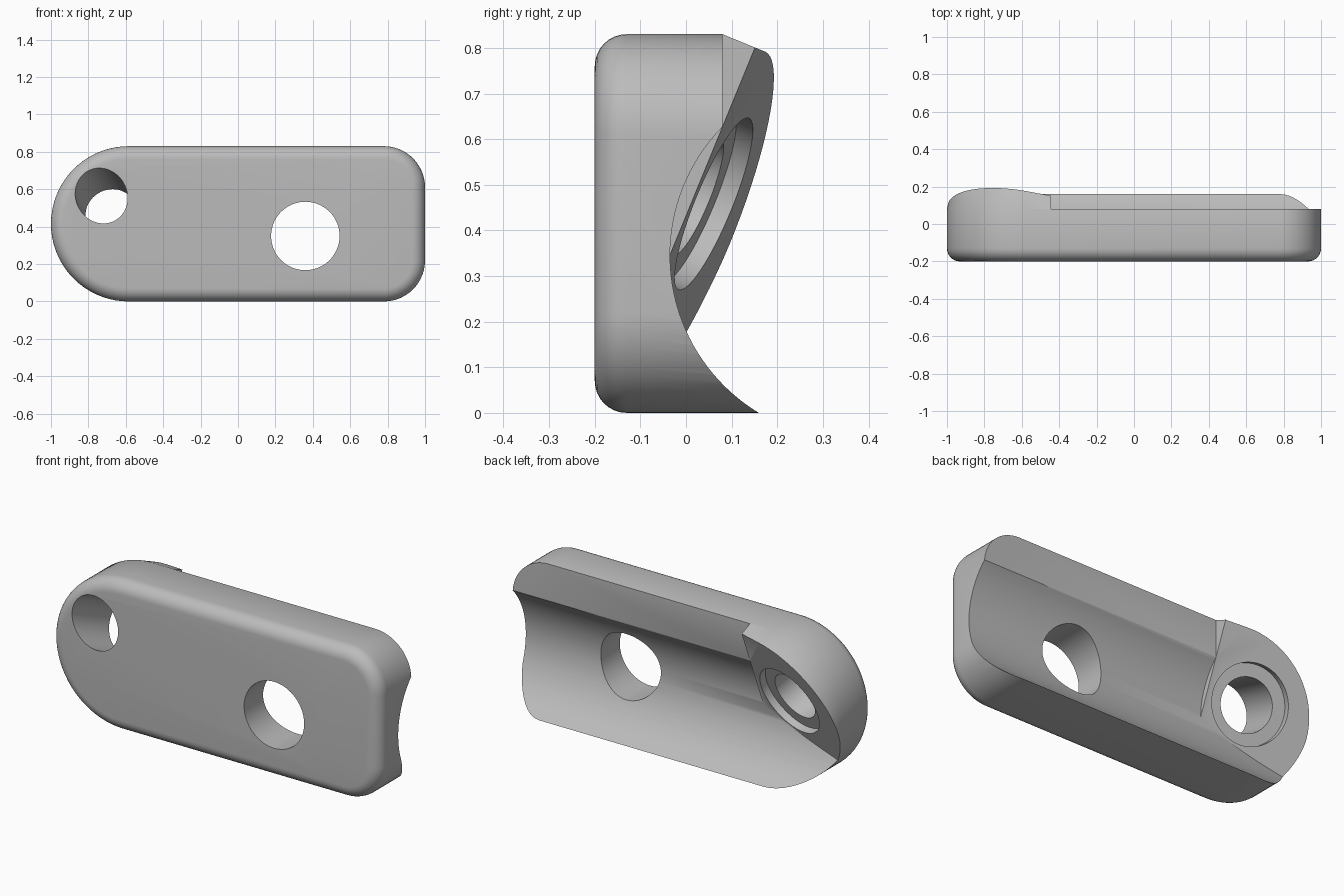
import bpy, bmesh, math
from mathutils import Vector

cube = bpy.data.objects.get("Cube")
if cube:
    bpy.data.objects.remove(cube, do_unlink=True)

grey = bpy.data.materials.new("plain_grey")
grey.use_nodes = True
colour = (0.5, 0.5, 0.5, 1)
grey.diffuse_color = colour
grey.node_tree.nodes["Principled BSDF"].inputs["Base Color"].default_value = colour

AX, AZ = 0.22, -0.41                      # lean of the angled pad's axis per unit of y
LEAN = Vector((AX, 1, AZ))
AXIS = LEAN.normalized()


def pad_y(x, z):
    """Depth of the angled pad's face."""
    return -0.275 - AX * x - AZ * z


def loft(name, rings):
    """Closed solid through rings of equal point count."""
    bm = bmesh.new()
    loops = [[bm.verts.new(p) for p in ring] for ring in rings]
    n = len(loops[0])
    for a, b in zip(loops, loops[1:]):
        for i in range(n):
            j = (i + 1) % n
            bm.faces.new((a[i], a[j], b[j], b[i]))
    bm.faces.new(loops[0][::-1])
    bm.faces.new(loops[-1])
    bmesh.ops.recalc_face_normals(bm, faces=bm.faces)
    mesh = bpy.data.meshes.new(name)
    bm.to_mesh(mesh)
    bm.free()
    mesh.materials.append(grey)
    obj = bpy.data.objects.new(name, mesh)
    bpy.context.collection.objects.link(obj)
    return obj


def cylinder(name, start, end, radius, sides=64):
    start, end = Vector(start), Vector(end)
    turn = Vector((0, 0, 1)).rotation_difference(end - start)
    circle = [turn @ Vector((radius * math.cos(k * math.tau / sides),
                             radius * math.sin(k * math.tau / sides), 0)) for k in range(sides)]
    return loft(name, [[start + p for p in circle], [end + p for p in circle]])


def cut(target, cutter):
    cutter.hide_render = True
    mod = target.modifiers.new("cut", "BOOLEAN")
    mod.operation, mod.solver, mod.object = "DIFFERENCE", "EXACT", cutter
    bpy.context.view_layer.objects.active = target
    bpy.ops.object.modifier_apply(modifier=mod.name)
    bpy.data.objects.remove(cutter, do_unlink=True)


def outline(inset, y):
    """Plate outline: half round on one end, rounded corners on the other."""
    pts = []
    for cx, cz, r, a0, a1, steps in ((0.78, 0.61, 0.22, 0, 90, 14),
                                     (-0.585, 0.415, 0.415, 90, 270, 36),
                                     (0.78, 0.22, 0.22, 270, 360, 14)):
        for k in range(steps + 1):
            a = math.radians(a0 + (a1 - a0) * k / steps)
            pts.append(Vector((cx + (r - inset) * math.cos(a), y, cz + (r - inset) * math.sin(a))))
    return pts


# Plate with a rounded front edge; its rear wall leans along the pad axis
FILLET, STEPS = 0.07, 8
rings = []
for k in range(STEPS + 1):
    a = math.pi / 2 * k / STEPS
    rings.append(outline(FILLET * (1 - math.sin(a)), -0.2 + FILLET * (1 - math.cos(a))))
rings.append(outline(0, 0.08))
rear = outline(0, 0.3)
for p in rear:
    weight = min(1, max(0, (p.z - 0.1) / 0.3))
    p.x += AX * 0.22 * weight
    p.z += AZ * 0.22 * weight
rings.append(rear)
plate = loft("plate", rings)

# Long rear channel with a flat ledge above it, leaving the angled pad
channel = []
for k in range(41):
    a = math.radians(-68.5 + (44.4 + 68.5) * k / 40)
    channel.append((0.368 - 0.403 * math.cos(a), 0.345 + 0.403 * math.sin(a)))
channel += [(0.08, 0.9), (0.5, 0.9), (0.5, channel[0][1])]
channel_cutter = loft("channel_cutter", [[(x, y, z) for y, z in channel] for x in (-1.2, 1.2)])
corners = [(-1.5, -0.5), (-0.445, -0.5), (-0.445, 1.5), (-1.5, 1.5)]
pad_block = loft("pad_block", [[(x, -2, z) for x, z in corners],
                               [(x, pad_y(x, z), z) for x, z in corners]])
cut(channel_cutter, pad_block)
cut(plate, channel_cutter)

# Straight through hole
cut(plate, cylinder("large_hole_cutter", (0.36, -0.5, 0.35), (0.36, 0.5, 0.35), 0.183))

# Angled hole with a counterbore square to the pad
seat = Vector((-0.673, 0.061, 0.458))
cut(plate, cylinder("angled_hole_cutter", seat - AXIS * 0.6, seat + AXIS * 0.4, 0.137))
cut(plate, cylinder("counterbore_cutter", seat - AXIS * 0.04, seat + AXIS * 0.4, 0.203))

bpy.ops.object.select_all(action="DESELECT")
plate.select_set(True)
bpy.context.view_layer.objects.active = plate
bpy.ops.object.shade_smooth_by_angle(angle=math.radians(30))
